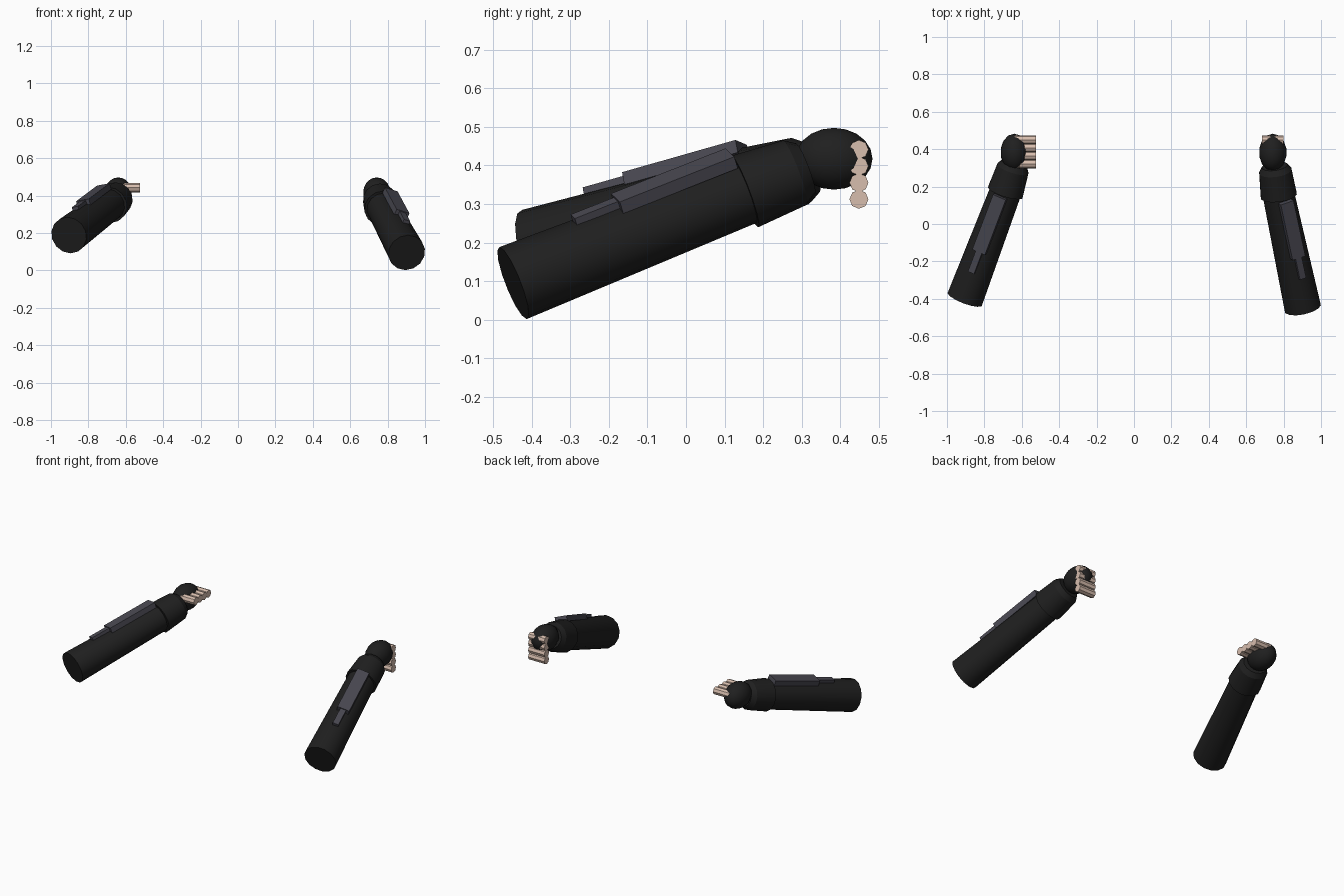
import bpy
import math
from mathutils import Vector, Matrix

if "Cube" in bpy.data.objects:
    bpy.data.objects.remove(bpy.data.objects["Cube"], do_unlink=True)


def material(name, rgb):
    m = bpy.data.materials.new(name)
    m.use_nodes = True
    m.diffuse_color = (*rgb, 1)
    m.node_tree.nodes["Principled BSDF"].inputs["Base Color"].default_value = (*rgb, 1)
    return m


CLOTH = material("black cloth", (0.014, 0.014, 0.014))
METAL = material("dark grey plate", (0.068, 0.066, 0.084))
SKIN = material("pale skin", (0.68, 0.51, 0.42))


def finish(name, mat, smooth=True):
    ob = bpy.context.object
    ob.name = name
    ob.data.materials.append(mat)
    if smooth:
        bpy.ops.object.shade_smooth_by_angle(angle=math.radians(40))
    return ob


def tube(name, a, b, r1, r2, mat, sides=14, smooth=True):
    """Tapered cylinder from a to b."""
    a, b = Vector(a), Vector(b)
    bpy.ops.mesh.primitive_cone_add(
        vertices=sides, radius1=r1, radius2=r2, depth=(b - a).length,
        location=(a + b) / 2, rotation=(b - a).to_track_quat("Z", "Y").to_euler())
    return finish(name, mat, smooth)


def plate(name, start, axis, roll, along, height, size):
    """Box lying on the sleeve, rolled about the sleeve's axis."""
    side = axis.cross(Vector((0, 0, 1))).normalized()
    up = Matrix.Rotation(roll, 3, axis) @ side.cross(axis)
    side = axis.cross(up)
    bpy.ops.mesh.primitive_cube_add(size=1)
    ob = finish(name, METAL, False)
    ob.data.transform(Matrix.Diagonal((*size, 1)))
    turn = Matrix((side, axis, up)).transposed().to_4x4()
    ob.matrix_world = Matrix.Translation(start + axis * along + up * height) @ turn


def arm(label, elbow, cuff_start, cuff_end, hand, roll):
    elbow, cuff_start, cuff_end = Vector(elbow), Vector(cuff_start), Vector(cuff_end)
    axis = (cuff_start - elbow).normalized()
    # Sleeve, glove cuff and wrist
    tube(label + "_sleeve", elbow, cuff_start, 0.1, 0.087, CLOTH)
    tube(label + "_glove_cuff", cuff_start, cuff_end, 0.099, 0.089, CLOTH)
    wrist = cuff_end + (cuff_end - cuff_start).normalized() * 0.03
    tube(label + "_wrist", cuff_end, wrist, 0.089, 0.07, CLOTH)
    # Fist
    bpy.ops.mesh.primitive_uv_sphere_add(segments=14, ring_count=10, radius=1, location=hand)
    bpy.context.object.scale = (0.074, 0.1, 0.08)
    finish(label + "_hand", CLOTH)
    # Forearm armour
    length = (cuff_start - elbow).length
    plate(label + "_large_plate", elbow, axis, roll, length - 0.17, 0.1, (0.075, 0.325, 0.034))
    plate(label + "_small_plate", elbow, axis, roll, length - 0.39, 0.102, (0.036, 0.13, 0.02))


def finger(name, x, y, z):
    tube(name, (x - 0.058, y, z), (x + 0.058, y, z), 0.0245, 0.0245, SKIN, 8, False)


arm("left", (0.902, -0.448, 0.095), (0.774, 0.152, 0.332), (0.756, 0.282, 0.381),
    (0.742, 0.383, 0.417), math.radians(18))
arm("right", (-0.904, -0.4, 0.188), (-0.688, 0.17, 0.35), (-0.648, 0.295, 0.385),
    (-0.64, 0.383, 0.417), math.radians(-10))

# Left fingers stack downwards, right fingers run back along the hand
for i in range(4):
    finger(f"left_finger_{i + 1}", 0.742, 0.448, 0.441 - i * 0.043)
    finger(f"right_finger_{i + 1}", -0.583, 0.45 - i * 0.043, 0.442)
